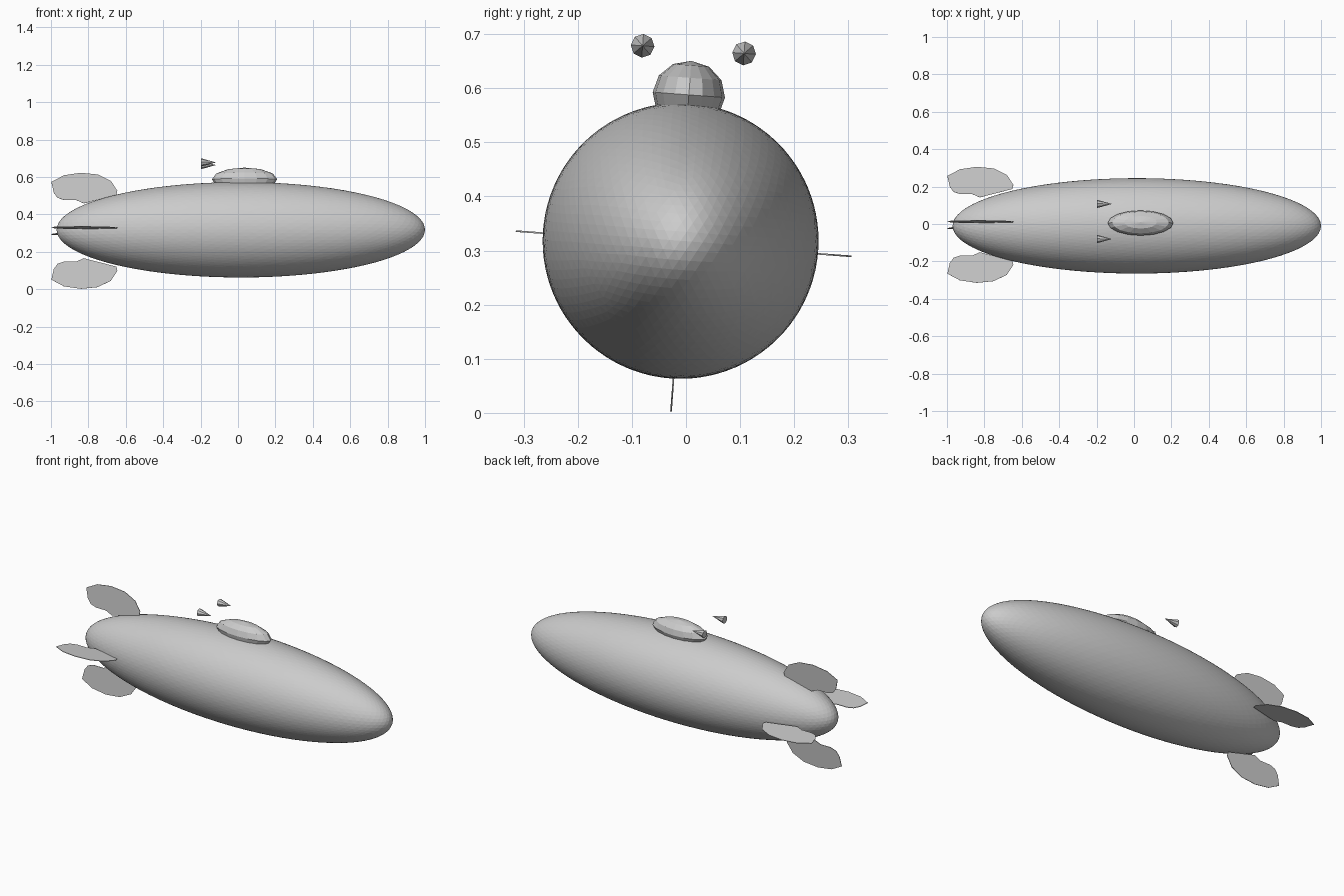
import bpy, bmesh
from math import radians
from mathutils import Matrix

cube = bpy.data.objects.get("Cube")
if cube:
    bpy.data.objects.remove(cube, do_unlink=True)

# Single plain grey finish
GREY = (0.6, 0.6, 0.6, 1)
mat = bpy.data.materials.new("plain_grey")
mat.use_nodes = True
mat.diffuse_color = GREY
mat.node_tree.nodes["Principled BSDF"].inputs["Base Color"].default_value = GREY

# The craft is rolled slightly about its long axis
ROLL = Matrix.Translation((0, -0.01, 0.318)) @ Matrix.Rotation(radians(-4.3), 4, 'X')


def add_part(name, bm, placement):
    """Turn a bmesh into a flat shaded object in the rolled frame."""
    bm.transform(ROLL @ placement)
    bmesh.ops.recalc_face_normals(bm, faces=bm.faces[:])
    mesh = bpy.data.meshes.new(name)
    bm.to_mesh(mesh)
    bm.free()
    mesh.materials.append(mat)
    obj = bpy.data.objects.new(name, mesh)
    bpy.context.collection.objects.link(obj)
    return obj


# Hull: long finely faceted ellipsoid
bm = bmesh.new()
bmesh.ops.create_icosphere(bm, subdivisions=5, radius=1)
add_part("hull", bm, Matrix.Translation((0.015, 0, 0)) @ Matrix.Diagonal((0.985, 0.255, 0.255, 1)))

# Canopy: low-poly ellipsoid sunk into the top of the hull
bm = bmesh.new()
bmesh.ops.create_uvsphere(bm, u_segments=16, v_segments=6, radius=1)
add_part("canopy", bm, Matrix.Translation((0.035, -0.005, 0.27)) @ Matrix.Diagonal((0.175, 0.067, 0.063, 1)))

# Four tail fins: rounded plates given as (x, distance from axis)
FIN = [(-0.998, 0.262), (-0.93, 0.298), (-0.84, 0.311), (-0.75, 0.302),
       (-0.68, 0.268), (-0.645, 0.215), (-0.65, 0.192), (-0.825, 0.147),
       (-0.865, 0.165), (-0.93, 0.165), (-0.965, 0.177), (-0.985, 0.205)]
for i, name in enumerate(["top_fin", "front_fin", "bottom_fin", "back_fin"]):
    bm = bmesh.new()
    bm.faces.new([bm.verts.new((x, 0, r)) for x, r in FIN])
    shift = Matrix.Translation((0, 0.006, -0.005))
    fin = add_part(name, bm, shift @ Matrix.Rotation(radians(90 * i), 4, 'X'))
    plate = fin.modifiers.new("thickness", 'SOLIDIFY')
    plate.thickness = 0.003
    plate.offset = 0

# Pair of small floating cones above the hull, points toward +x
for side, name in ((-1, "front_cone"), (1, "back_cone")):
    bm = bmesh.new()
    bmesh.ops.create_cone(bm, cap_ends=True, segments=8, radius1=0.022, radius2=0, depth=0.08)
    spot = Matrix.Translation((-0.157, side * 0.094 - 0.003, 0.354))
    add_part(name, bm, spot @ Matrix.Rotation(radians(90), 4, 'Y'))
